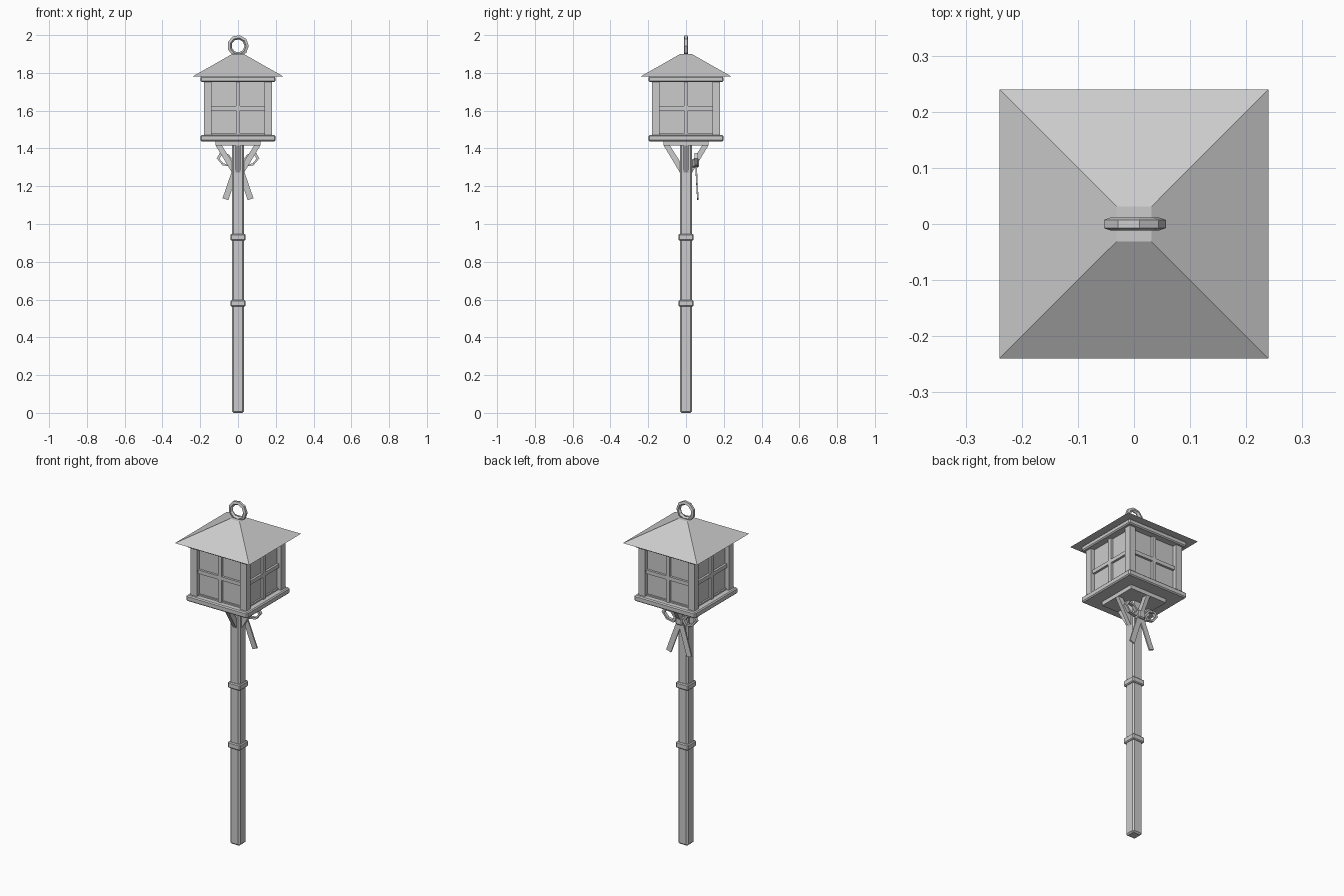
import bpy, bmesh, math
from mathutils import Matrix, Vector

if "Cube" in bpy.data.objects:
    bpy.data.objects.remove(bpy.data.objects["Cube"])


def finish(name, bm, bevel=0.0):
    bmesh.ops.recalc_face_normals(bm, faces=bm.faces)
    me = bpy.data.meshes.new(name)
    bm.to_mesh(me)
    bm.free()
    ob = bpy.data.objects.new(name, me)
    bpy.context.collection.objects.link(ob)
    if bevel:
        m = ob.modifiers.new("bevel", 'BEVEL')
        m.width = bevel
        m.segments = 1
    return ob


def box(name, x, y, z, bevel=0.0, matrix=Matrix()):
    """Box from (min, max) ranges on each axis."""
    bm = bmesh.new()
    bmesh.ops.create_cube(bm, size=1)
    for v in bm.verts:
        v.co = Vector([(r[0] + r[1]) / 2 + c * (r[1] - r[0]) for r, c in zip((x, y, z), v.co)])
    bm.transform(matrix)
    return finish(name, bm, bevel)


def square(name, half, z0, z1, bevel=0.0):
    return box(name, (-half, half), (-half, half), (z0, z1), bevel)


def frustum(name, h0, h1, z0, z1):
    bm = bmesh.new()
    bmesh.ops.create_cube(bm, size=2)
    for v in bm.verts:
        h, z = (h1, z1) if v.co.z > 0 else (h0, z0)
        v.co = Vector((v.co.x * h, v.co.y * h, z))
    return finish(name, bm)


def torus(name, major, minor, n, m, scale, matrix, phase=0.0):
    """Low-poly ring in the XZ plane; scale stretches the path."""
    bm = bmesh.new()
    rows = []
    for i in range(n):
        a = math.tau * i / n + phase
        row = []
        for j in range(m):
            b = math.tau * (j + 0.5) / m
            r = major + minor * math.cos(b)
            row.append(bm.verts.new((r * math.cos(a) * scale[0], minor * math.sin(b) * scale[1],
                                     r * math.sin(a) * scale[2])))
        rows.append(row)
    for i in range(n):
        for j in range(m):
            p, q, k = rows[i], rows[(i + 1) % n], (j + 1) % m
            bm.faces.new((p[j], q[j], q[k], p[k]))
    bm.transform(matrix)
    return finish(name, bm)


# Post with two collars
square("post", 0.032, 0.0, 1.43, 0.008)
for z in (0.58, 0.93):
    square("post_collar", 0.04, z - 0.017, z + 0.017, 0.005)

# Lantern base, top frame and glass
square("support_plate", 0.12, 1.415, 1.442)
square("lantern_base", 0.198, 1.438, 1.472, 0.006)
square("lantern_top_frame", 0.198, 1.752, 1.782, 0.006)
square("lantern_glass", 0.155, 1.47, 1.755)

# Corner posts
for sx in (-1, 1):
    for sy in (-1, 1):
        cx, cy = sx * 0.16, sy * 0.16
        box("corner_post", (cx - 0.02, cx + 0.02), (cy - 0.02, cy + 0.02), (1.47, 1.755))

# Window bars and post braces on all four sides
for k in range(4):
    rot = Matrix.Rotation(k * math.pi / 2, 4, 'Z')
    box("window_bar_vertical", (-0.011, 0.011), (-0.17, -0.15), (1.47, 1.755), 0, rot)
    box("window_bar_horizontal", (-0.145, 0.145), (-0.168, -0.15), (1.602, 1.624), 0, rot)
    box("window_sill", (-0.145, 0.145), (-0.164, -0.15), (1.47, 1.48), 0, rot)
    bm = bmesh.new()
    profile = [(0.12, 1.418), (0.087, 1.418), (0.028, 1.325), (0.028, 1.265)]
    face = bm.faces.new([bm.verts.new((-0.012, -y, z)) for y, z in profile])
    ext = bmesh.ops.extrude_face_region(bm, geom=[face])["geom"]
    bmesh.ops.translate(bm, vec=(0.024, 0, 0),
                        verts=[v for v in ext if isinstance(v, bmesh.types.BMVert)])
    bm.transform(rot)
    finish("post_brace", bm)

# Roof and hanging ring
frustum("roof", 0.24, 0.031, 1.781, 1.9)
torus("top_ring", 0.047, 0.0125, 9, 5, (1, 1, 1), Matrix.Translation((0, 0, 1.943)))

# Ribbon bow on the back of the post
box("bow_knot", (-0.022, 0.022), (0.03, 0.07), (1.3, 1.345), 0.006)
for s in (-1, 1):
    place = Matrix.Translation((s * 0.066, 0.055, 1.34)) @ Matrix.Rotation(-s * math.radians(30), 4, 'Y')
    torus("bow_loop", 0.041, 0.011, 6, 4, (1.05, 1.2, 0.68), place, math.radians(30))
    tail = Matrix.Translation((0, 0.052, 1.325)) @ Matrix.Rotation(s * math.radians(19), 4, 'Y') \
        @ Matrix.Rotation(math.radians(3), 4, 'X')
    box("bow_tail", (-0.016, 0.016), (-0.004, 0.004), (-0.205, 0.01), 0, tail)
